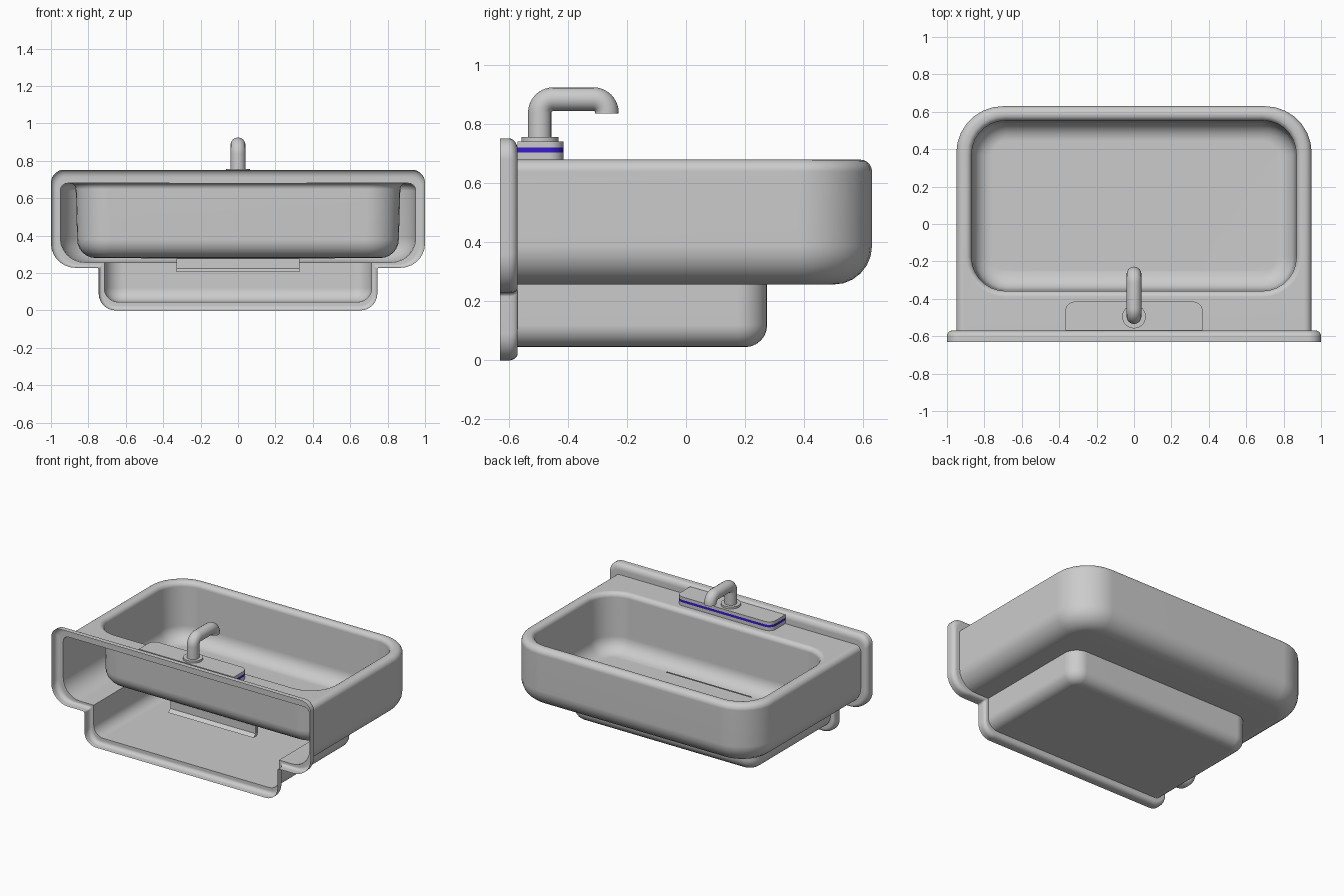
import bpy, bmesh, math
from mathutils import Vector

if "Cube" in bpy.data.objects:
    bpy.data.objects.remove(bpy.data.objects["Cube"])

N = 8  # points per rounded corner


def finish(name, bm, angle=35):
    bmesh.ops.remove_doubles(bm, verts=bm.verts, dist=0.0003)
    bmesh.ops.recalc_face_normals(bm, faces=bm.faces)
    me = bpy.data.meshes.new(name)
    bm.to_mesh(me)
    bm.free()
    me.shade_smooth()
    me.set_sharp_from_angle(angle=math.radians(angle))
    ob = bpy.data.objects.new(name, me)
    bpy.context.collection.objects.link(ob)
    mod = ob.modifiers.new("normals", 'WEIGHTED_NORMAL')
    mod.keep_sharp = True
    return ob


def ring(w, y0, y1, rf, rb, z):
    """Rounded rectangle; rf rounds the +y corners, rb the wall-side corners."""
    pts = []
    for k, (sx, y, r) in enumerate([(1, y1, rf), (-1, y1, rf), (-1, y0, rb), (1, y0, rb)]):
        cx, cy = sx * (w - r), y - r if k < 2 else y + r
        for j in range(N):
            a = math.pi / 2 * (k + j / (N - 1))
            pts.append((cx + r * math.cos(a), cy + r * math.sin(a), z))
    return pts


def bridge(bm, a, b, skip=()):
    n = len(a)
    for i in range(n):
        if i not in skip:
            j = (i + 1) % n
            bm.faces.new((a[i], a[j], b[j], b[i]))


def quarter(r, n=7):
    """(inset, height) steps of a quarter-round from flat to upright."""
    return [(r * (1 - math.sin(math.pi / 2 * i / (n - 1))),
             r * (1 - math.cos(math.pi / 2 * i / (n - 1)))) for i in range(n)]


# Basin body: lower box, outer shell, deck, bowl and drain slot as one skin, open to the wall
BACK = -0.57
outer = []
for d, h in quarter(0.075):
    outer.append(ring(0.715 - d, BACK, 0.275 - d, 0.10 - d, 0, 0.045 + h))
outer.append(ring(0.715, BACK, 0.275, 0.10, 0, 0.257))
for d, h in quarter(0.13):
    outer.append(ring(0.95 - d, BACK, 0.63 - d, 0.25 - d, 0, 0.257 + h))
for d, h in reversed(quarter(0.04)):
    outer.append(ring(0.95 - d, BACK, 0.63 - d, 0.25 - d, 0, 0.68 - h))
inner = []
for d, h in quarter(0.032):
    inner.append(ring(0.868 + d, -0.358 - d, 0.553 + d, 0.18 + d, 0.18 + d, 0.68 - h))
for d, h in reversed(quarter(0.10)):
    inner.append(ring(0.86 - d, -0.352 - d * -1, 0.545 - d, 0.175 - d, 0.175 - d, 0.28 + h))
for w, y0, y1, z in [(0.33, -0.276, -0.25, 0.278), (0.33, -0.276, -0.25, 0.225),
                     (0.33, -0.30, -0.26, 0.205)]:
    inner.append(ring(w, y0, y1, 0.003, 0.003, z))
bm = bmesh.new()
vo = [[bm.verts.new(p) for p in r] for r in outer]
vi = [[bm.verts.new(p) for p in r] for r in inner]
bm.faces.new(vo[0])
for a, b in zip(vo, vo[1:]):
    bridge(bm, a, b, skip=(3 * N - 1,))
bridge(bm, vo[-1], vi[0])
for a, b in zip(vi, vi[1:]):
    bridge(bm, a, b)
finish("sink_body", bm)


# Wall flange following the stepped outline of shell and lower box
def fillet(corners):
    pts = []
    n = len(corners)
    for i, (x, z, r) in enumerate(corners):
        p = Vector((x, z))
        u = (Vector(corners[i - 1][:2]) - p).normalized()
        v = (Vector(corners[(i + 1) % n][:2]) - p).normalized()
        c = p + (u + v) * r
        for j in range(N):
            a = math.pi / 2 * j / (N - 1)
            pts.append(c - v * r * math.cos(a) - u * r * math.sin(a))
    return pts


def outline(w, top, step, wl, bottom, rt, rs, rc, rb):
    half = [(w, top, rt), (w, step, rs), (wl, step, rc), (wl, bottom, rb)]
    return fillet(half + [(-x, z, r) for x, z, r in reversed(half)])


o_in = outline(0.95, 0.68, 0.257, 0.715, 0.045, 0.04, 0.13, 0.002, 0.075)
o_out = outline(1.0, 0.752, 0.228, 0.745, 0.0, 0.07, 0.13, 0.012, 0.09)
profile = [(0, -0.57), (0.45, -0.57)]
for i in range(1, 7):
    a = math.pi / 2 * i / 6
    profile.append((0.45 + 0.55 * math.sin(a), -0.57 - 0.03 * (1 - math.cos(a))))
profile.append((1, -0.63))
bm = bmesh.new()
loops = []
for t, y in profile:
    loops.append([bm.verts.new((p.x, y, p.y)) for p in (a.lerp(b, t) for a, b in zip(o_in, o_out))])
for a, b in zip(loops, loops[1:]):
    bridge(bm, a, b)
finish("wall_flange", bm)


# Tap base: two grey plates with a blue band between
def plate(name, z0, z1):
    bm = bmesh.new()
    a, b = ([bm.verts.new(p) for p in ring(0.367, -0.57, -0.415, 0.05, 0, z)] for z in (z0, z1))
    bm.faces.new(a)
    bm.faces.new(b)
    bridge(bm, a, b)
    return finish(name, bm)


plate("tap_base_lower", 0.679, 0.704)
band = plate("tap_base_band", 0.704, 0.721)
plate("tap_base_upper", 0.721, 0.742)
blue = bpy.data.materials.new("band_blue")
blue.diffuse_color = (0.04, 0.01, 0.6, 1)
blue.use_nodes = True
blue.node_tree.nodes["Principled BSDF"].inputs["Base Color"].default_value = blue.diffuse_color
band.data.materials.append(blue)

# Collar under the spout
bm = bmesh.new()
bmesh.ops.create_cone(bm, cap_ends=True, segments=40, radius1=0.063, radius2=0.063, depth=0.016)
bmesh.ops.translate(bm, verts=bm.verts, vec=(0, -0.495, 0.748))
finish("tap_collar", bm)

# Spout: bent tube
R = 0.046
path = [(-0.495, 0.74)]
for cy, start in ((-0.495 + R, math.pi), (-0.268 - R, math.pi / 2)):
    for i in range(11):
        a = start - math.pi / 2 * i / 10
        path.append((cy + R * math.cos(a), 0.885 - R + R * math.sin(a)))
path.append((-0.268, 0.836))
cu = bpy.data.curves.new("tap_spout", 'CURVE')
cu.dimensions = '3D'
cu.bevel_depth = 0.04
cu.bevel_resolution = 6
cu.use_fill_caps = True
sp = cu.splines.new('POLY')
sp.points.add(len(path) - 1)
for p, (y, z) in zip(sp.points, path):
    p.co = (0, y, z, 1)
sp.use_smooth = True
bpy.context.collection.objects.link(bpy.data.objects.new("tap_spout", cu))
